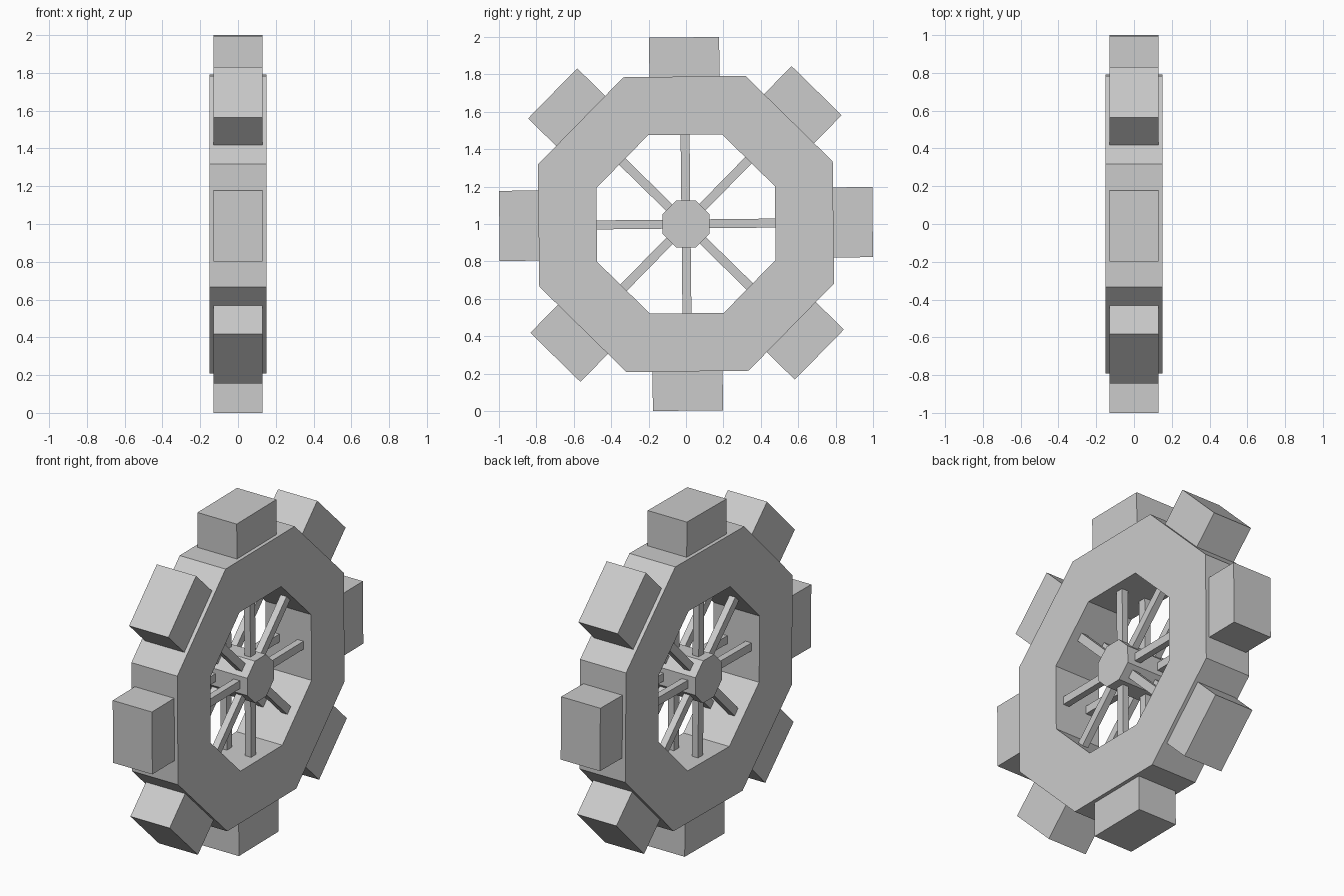
import bpy, bmesh
from math import sin, cos, pi, radians
from mathutils import Matrix

if "Cube" in bpy.data.objects:
    bpy.data.objects.remove(bpy.data.objects["Cube"])

N = 8
TWIST = radians(0.6)                      # whole wheel is turned very slightly
CENTRE = Matrix.Translation((0, 0, 1))


def finish(name, bm):
    bmesh.ops.recalc_face_normals(bm, faces=bm.faces)
    mesh = bpy.data.meshes.new(name)
    bm.to_mesh(mesh)
    bm.free()
    obj = bpy.data.objects.new(name, mesh)
    bpy.context.collection.objects.link(obj)
    return obj


def octagon(bm, apothem, x):
    """Eight vertices around the x axis, flat side up."""
    r = apothem / cos(pi / N)
    angles = [TWIST + (i + 0.5) * 2 * pi / N for i in range(N)]
    return [bm.verts.new((x, r * cos(a), 1 + r * sin(a))) for a in angles]


def bridge(bm, a, b):
    for i in range(N):
        j = (i + 1) % N
        bm.faces.new((a[i], a[j], b[j], b[i]))


def radial_box(name, index, x, depth, width, inner, outer):
    """Box standing outward from the axle at one of the eight directions."""
    bm = bmesh.new()
    turn = Matrix.Rotation(TWIST + index * 2 * pi / N, 4, 'X')
    place = Matrix.Translation((x, 0, (inner + outer) / 2))
    size = Matrix.Diagonal((depth, width, outer - inner, 1))
    bmesh.ops.create_cube(bm, size=1, matrix=CENTRE @ turn @ place @ size)
    return finish(name, bm)


# Octagonal rim with open centre
bm = bmesh.new()
loops = [octagon(bm, a, x) for a, x in
         ((0.788, -0.152), (0.788, 0.152), (0.477, 0.152), (0.477, -0.152))]
for k in range(4):
    bridge(bm, loops[k], loops[(k + 1) % 4])
finish("rim", bm)

# Solid octagonal hub
bm = bmesh.new()
back, front = octagon(bm, 0.126, -0.15), octagon(bm, 0.126, 0.15)
bridge(bm, back, front)
bm.faces.new(back)
bm.faces.new(front)
finish("hub", bm)

# Teeth around the rim and a pair of spokes in each direction
for i in range(N):
    radial_box(f"tooth_{i + 1}", i, 0, 0.26, 0.375, 0.77, 0.998)
    for side, x in (("left", -0.08), ("right", 0.08)):
        radial_box(f"spoke_{side}_{i + 1}", i, x, 0.04, 0.048, 0.11, 0.485)
